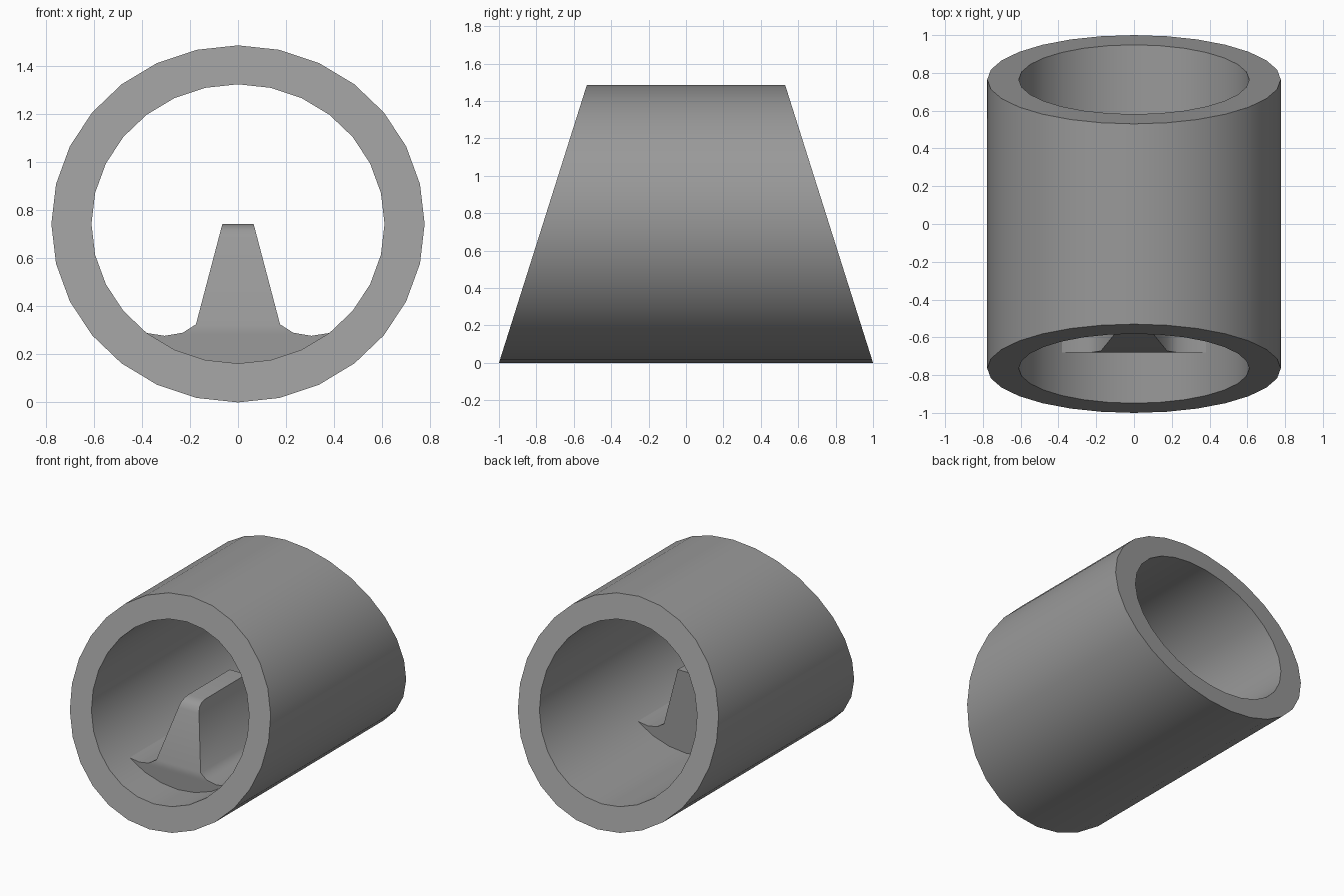
import bpy, bmesh, math

if "Cube" in bpy.data.objects:
    bpy.data.objects.remove(bpy.data.objects["Cube"])

SEG = 28
CZ = 0.743                      # height of the ring centre
SLOPE = 0.47 / 1.486            # lean of the slanted tube ends

# Dark grey shared by both parts
grey = bpy.data.materials.new("dark_grey")
grey.diffuse_color = (0.32, 0.32, 0.32, 1)
grey.use_nodes = True
grey.node_tree.nodes["Principled BSDF"].inputs["Base Color"].default_value = grey.diffuse_color


def finish(name, bm, angle):
    bmesh.ops.recalc_face_normals(bm, faces=bm.faces[:])
    mesh = bpy.data.meshes.new(name)
    bm.to_mesh(mesh)
    bm.free()
    mesh.materials.append(grey)
    ob = bpy.data.objects.new(name, mesh)
    bpy.context.collection.objects.link(ob)
    bpy.ops.object.select_all(action='DESELECT')
    ob.select_set(True)
    bpy.context.view_layer.objects.active = ob
    bpy.ops.object.shade_smooth_by_angle(angle=math.radians(angle))


def ellipse(rx, rz, k):
    a = 2 * math.pi * k / SEG - math.pi / 2
    return rx * math.cos(a), CZ + rz * math.sin(a)


# Tube: outer and inner ellipse, both ends cut on a slant
OUTER, INNER = (0.777, 0.743), (0.61, 0.581)
bm = bmesh.new()
loops = []
for radii, side in ((OUTER, -1), (OUTER, 1), (INNER, 1), (INNER, -1)):
    loop = []
    for k in range(SEG):
        x, z = ellipse(*radii, k)
        loop.append(bm.verts.new((x, side * (1 - SLOPE * z), z)))
    loops.append(loop)
for i in range(4):
    a, b = loops[i], loops[(i + 1) % 4]
    for k in range(SEG):
        n = (k + 1) % SEG
        bm.faces.new((a[k], a[n], b[n], b[k]))
finish("hood_tube", bm, 30)

# Blade: right half of its outline as (x, z, front y), from tip of foot to top
tip = ellipse(*INNER, 3)
half = [(tip[0], tip[1], -0.68), (0.305, 0.277, -0.68), (0.23, 0.29, -0.68),
        (0.175, 0.325, -0.672)]
for z, y in ((0.68, -0.557), (0.715, -0.539), (0.735, -0.508), (0.743, -0.47)):
    half.append((0.065 + (0.743 - z) * 0.263, z, y))
arc = [(*ellipse(*INNER, k), -0.68) for k in range(-2, 3)]
outline = arc + half + [(-x, z, y) for x, z, y in reversed(half)]

bm = bmesh.new()
front = [bm.verts.new((x, y, z)) for x, z, y in outline]
back = [bm.verts.new((x, 0, z)) for x, z, y in outline]
count = len(outline)
for i in range(count):
    j = (i + 1) % count
    bm.faces.new((front[i], front[j], back[j], back[i]))
bm.faces.new(back)
# Front: upright foot, then strips leaning back and rounding into the top
right = front[5:5 + len(half)]
left = list(reversed(front[5 + len(half):]))
bm.faces.new(front[:5] + right[:3] + left[2::-1])
for i in range(2, len(half) - 1):
    bm.faces.new((right[i], right[i + 1], left[i + 1], left[i]))
finish("sight_blade", bm, 50)
